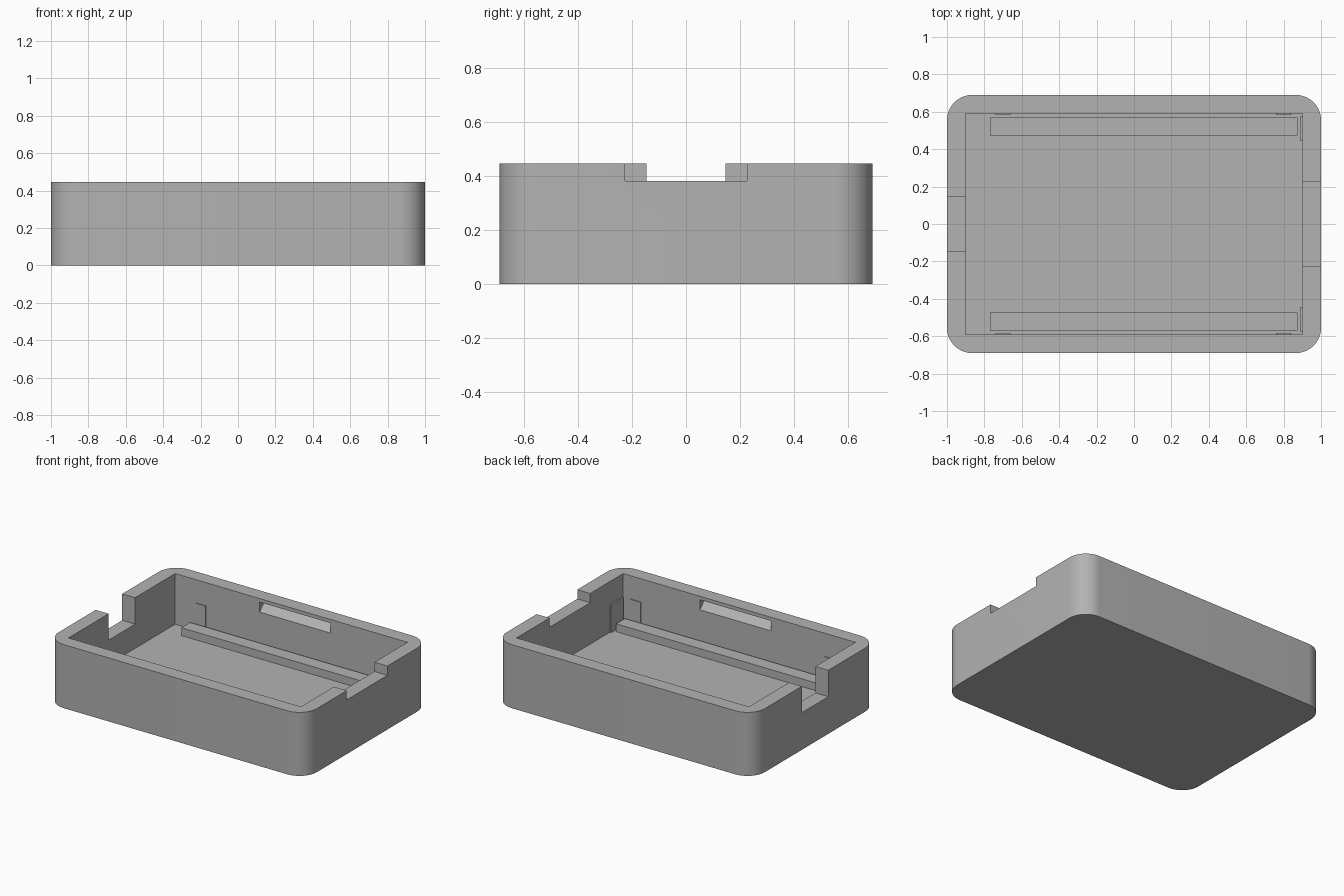
import bpy, bmesh
from math import radians

if "Cube" in bpy.data.objects:
    bpy.data.objects.remove(bpy.data.objects["Cube"])

W, D, H = 1.0, 0.69, 0.445          # outer half width, half depth, height
IW, ID, FLOOR = 0.90, 0.59, 0.09    # cavity half width, half depth, floor level

grey = bpy.data.materials.new("plain_grey")
grey.use_nodes = True
grey.diffuse_color = (0.45, 0.45, 0.45, 1)
grey.node_tree.nodes["Principled BSDF"].inputs["Base Color"].default_value = grey.diffuse_color


def finish(name, bm):
    bmesh.ops.recalc_face_normals(bm, faces=bm.faces)
    mesh = bpy.data.meshes.new(name)
    bm.to_mesh(mesh)
    bm.free()
    mesh.materials.append(grey)
    obj = bpy.data.objects.new(name, mesh)
    bpy.context.collection.objects.link(obj)
    return obj


def box(name, x, y, z, round_corners=0):
    """Box spanning the (low, high) pairs, with optional rounded upright edges."""
    bm = bmesh.new()
    bmesh.ops.create_cube(bm, size=1)
    for v in bm.verts:
        v.co = [lo if c < 0 else hi for c, (lo, hi) in zip(v.co, (x, y, z))]
    if round_corners:
        upright = [e for e in bm.edges if abs(e.verts[0].co.z - e.verts[1].co.z) > 0.1]
        bmesh.ops.bevel(bm, geom=upright, offset=round_corners, segments=14,
                        profile=0.5, affect='EDGES')
    return finish(name, bm)


def prism(name, profile, x0, x1):
    """Closed (y, z) profile extruded along x."""
    bm = bmesh.new()
    face = bm.faces.new([bm.verts.new((x0, y, z)) for y, z in profile])
    out = bmesh.ops.extrude_face_region(bm, geom=[face])
    moved = [g for g in out["geom"] if isinstance(g, bmesh.types.BMVert)]
    bmesh.ops.translate(bm, verts=moved, vec=(x1 - x0, 0, 0))
    return finish(name, bm)


# Outer shell with rounded corners
shell = box("case_shell", (-W, W), (-D, D), (0, H), 0.135)

# Cavity, end notches and slanted latch pockets
cutters = [
    box("cavity_cutter", (-IW, IW), (-ID, ID), (FLOOR, 1)),
    box("wide_notch_cutter", (0.8, 1.2), (-0.225, 0.225), (0.38, 1)),
    box("deep_notch_cutter", (-1.2, -0.8), (-0.147, 0.147), (0.26, 1)),
]
for s in (-1, 1):
    pocket = [(s * (ID - 0.02), 0.35), (s * ID, 0.35), (s * (ID + 0.07), 0.42), (s * (ID - 0.02), 0.42)]
    cutters.append(prism("pocket_cutter", pocket, -0.245, 0.305))

bpy.context.view_layer.objects.active = shell
for cutter in cutters:
    cut = shell.modifiers.new("cut", 'BOOLEAN')
    cut.operation, cut.solver, cut.object = 'DIFFERENCE', 'EXACT', cutter
    bpy.ops.object.modifier_apply(modifier=cut.name)
    bpy.data.objects.remove(cutter)

bpy.ops.object.select_all(action='DESELECT')
shell.select_set(True)
bpy.ops.object.shade_smooth_by_angle(angle=radians(30))


def mirrored(s, lo, hi):
    return tuple(sorted((s * lo, s * hi)))


# Floor rails and thin locating pads, mirrored front to back
for s, side in ((-1, "front"), (1, "back")):
    box(side + "_rail", (-0.77, 0.873), mirrored(s, 0.473, 0.57), (FLOOR - 0.01, 0.145))
    for x, end in ((-0.70, "right"), (0.80, "left")):
        box(f"{side}_{end}_wall_pad", (x - 0.04, x + 0.04),
            mirrored(s, ID - 0.006, ID + 0.01), (FLOOR - 0.01, 0.283))
    box(side + "_end_pad", (IW - 0.01, IW + 0.01),
        mirrored(s, 0.443, 0.577), (FLOOR - 0.01, 0.286))
